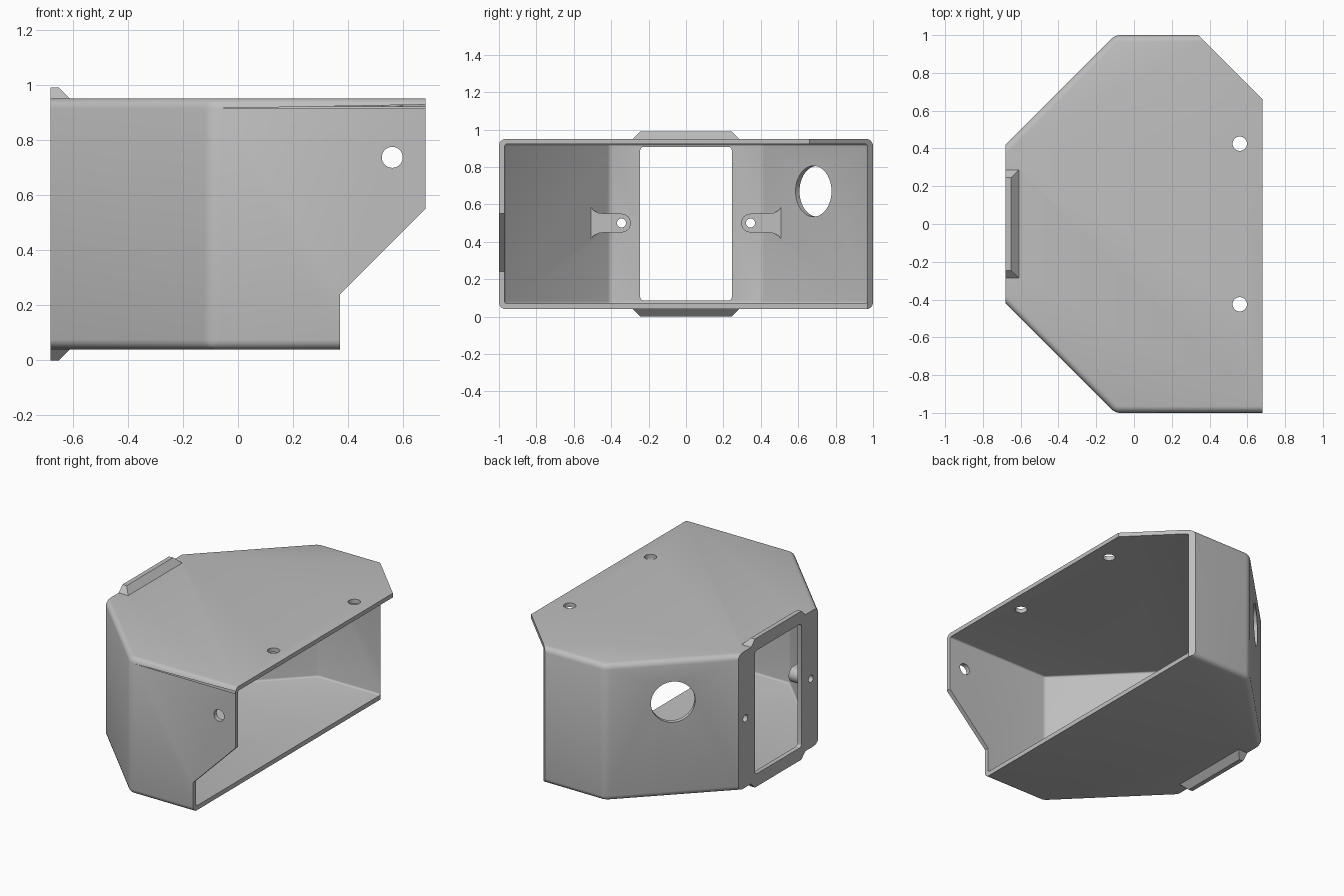
import bpy, bmesh, math
from mathutils import Vector

if "Cube" in bpy.data.objects:
    bpy.data.objects.remove(bpy.data.objects["Cube"])

MID = 0.495          # mid height of the housing
grey = bpy.data.materials.new("light grey")
grey.diffuse_color = (0.52, 0.52, 0.52, 1)
grey.use_nodes = True
grey.node_tree.nodes["Principled BSDF"].inputs["Base Color"].default_value = grey.diffuse_color


def finish(bm, name):
    bmesh.ops.recalc_face_normals(bm, faces=bm.faces)
    me = bpy.data.meshes.new(name)
    bm.to_mesh(me)
    bm.free()
    me.materials.append(grey)
    ob = bpy.data.objects.new(name, me)
    bpy.context.collection.objects.link(ob)
    return ob


def loft(name, a, b, bevel=0, rule=None):
    """Solid between two matching loops of points, with chosen edges rounded."""
    bm = bmesh.new()
    va, vb = [bm.verts.new(p) for p in a], [bm.verts.new(p) for p in b]
    n = len(a)
    bm.faces.new(va)
    bm.faces.new(vb)
    for i in range(n):
        j = (i + 1) % n
        bm.faces.new((va[i], va[j], vb[j], vb[i]))
    bmesh.ops.recalc_face_normals(bm, faces=bm.faces)
    if bevel:
        edges = [e for e in bm.edges if rule(e)]
        bmesh.ops.bevel(bm, geom=edges, offset=bevel, segments=4, profile=0.5,
                        affect='EDGES', clamp_overlap=True)
    return finish(bm, name)


def prism_z(name, pts, z0, z1, **kw):
    return loft(name, [(x, y, z0) for x, y in pts], [(x, y, z1) for x, y in pts], **kw)


def cylinder(name, centre, axis, r, length):
    bm = bmesh.new()
    bmesh.ops.create_cone(bm, cap_ends=True, segments=48, radius1=r, radius2=r, depth=length)
    rot = Vector((0, 0, 1)).rotation_difference(Vector(axis)).to_matrix()
    bmesh.ops.rotate(bm, verts=bm.verts, matrix=rot)
    bmesh.ops.translate(bm, verts=bm.verts, vec=Vector(centre))
    return finish(bm, name)


def combine(ob, other, op):
    other.hide_render = True
    mod = ob.modifiers.new(op, 'BOOLEAN')
    mod.operation, mod.object, mod.solver = op, other, 'EXACT'
    bpy.context.view_layer.objects.active = ob
    bpy.ops.object.modifier_apply(modifier=mod.name)
    bpy.data.objects.remove(other, do_unlink=True)


def outline(t, end):
    """Plan of the housing, offset inwards by t, running out to x = end."""
    k = t * math.tan(math.radians(22.5))
    half = [(-0.68 + t, 0.42 - k), (-0.10 + k, 1 - t), (end, 1 - t)]
    return half + [(x, -y) for x, y in reversed(half)]


def outer_edges(e):
    # rims of the side walls and the two side bends, not the flat end panel
    a, b = e.verts[0].co, e.verts[1].co
    return min(a.x, b.x) < 0.8 and max(a.x, b.x) > -0.3


def inner_edges(e):
    return min(v.co.x for v in e.verts) < 0.9


# Hollow shell
body = prism_z("housing", outline(0, 0.9), 0.04, 0.95, bevel=0.035, rule=outer_edges)
cavity = prism_z("cavity", outline(0.03, 1.1), 0.07, 0.922, bevel=0.012, rule=inner_edges)
combine(body, cavity, 'DIFFERENCE')

# Wedge tabs above and below the end panel
for s in (1, -1):
    def ring(x, y, h):
        return [(-0.68, -y, MID + s * h), (x, -y, MID + s * h),
                (x, y, MID + s * h), (-0.68, y, MID + s * h)]
    combine(body, loft("tab", ring(-0.60, 0.295, 0.445), ring(-0.65, 0.245, 0.495)), 'UNION')

# Screw bosses that flare into the slanted walls
side = [(0.51, 0.088), (0.495, 0.068), (0.47, 0.055), (0.43, 0.05)]
arc = [(0.345 + 0.05 * math.cos(t), 0.05 * math.sin(t))
       for t in (math.radians(90 + 180 * i / 16) for i in range(17))]
boss = side + arc + [(y, -z) for y, z in reversed(side)]
for s in (1, -1):
    back = [(max(-0.665, y - 1.07), s * y, 0.5 + z) for y, z in boss]
    front = [(-0.55, s * y, 0.5 + z) for y, z in boss]
    combine(body, loft("boss", back, front), 'UNION')
    combine(body, cylinder("screw_hole", (-0.6, s * 0.345, 0.5), (1, 0, 0), 0.024, 0.4), 'DIFFERENCE')

# Window in the end panel
win = [(y, z) for y, z in ((-0.245, 0.085), (0.245, 0.085), (0.245, 0.908), (-0.245, 0.908))]
window = loft("window", [(-0.8, y, z) for y, z in win], [(-0.5, y, z) for y, z in win], bevel=0.02,
              rule=lambda e: abs(e.verts[0].co.x - e.verts[1].co.x) > 0.1)
combine(body, window, 'DIFFERENCE')

# Open end: stepped side cut and corner cut
cut = [(0.68, 1.2), (0.68, 0.55), (0.37, 0.24), (0.37, -0.2), (1.3, -0.2), (1.3, 1.2)]
combine(body, loft("side_cut", [(x, -1.2, z) for x, z in cut], [(x, 1.2, z) for x, z in cut]), 'DIFFERENCE')
combine(body, prism_z("corner_cut", [(0.14, 1.2), (1.2, 0.14), (1.2, 1.2)], -0.2, 1.2), 'DIFFERENCE')

# Mounting holes and the large cable hole
for centre, axis, r in (((0.56, 0.425, 0.93), (0, 0, 1), 0.038),
                        ((0.56, -0.425, 0.93), (0, 0, 1), 0.038),
                        ((0.56, -0.98, 0.737), (0, 1, 0), 0.038),
                        ((-0.397, 0.703, 0.67), (-1, 1, 0), 0.136)):
    combine(body, cylinder("hole", centre, axis, r, 0.2), 'DIFFERENCE')

# Smooth bends, sharp cut edges
bpy.ops.object.select_all(action='DESELECT')
body.select_set(True)
bpy.context.view_layer.objects.active = body
bpy.ops.object.shade_smooth_by_angle(angle=math.radians(30))
